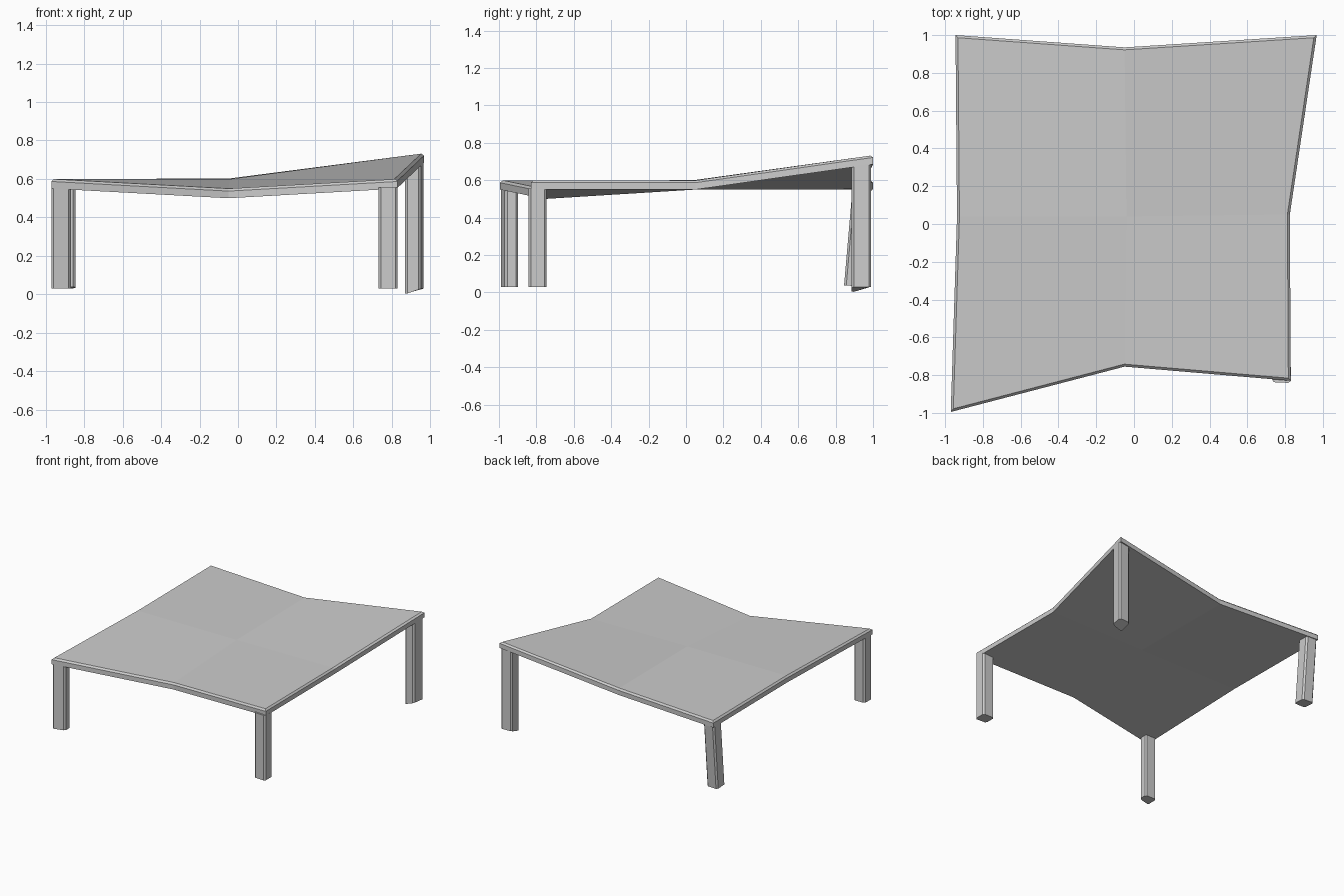
import bpy, bmesh

if "Cube" in bpy.data.objects:
    bpy.data.objects.remove(bpy.data.objects["Cube"])


def finish(bm, name):
    bmesh.ops.recalc_face_normals(bm, faces=bm.faces[:])
    mesh = bpy.data.meshes.new(name)
    bm.to_mesh(mesh)
    bm.free()
    obj = bpy.data.objects.new(name, mesh)
    bpy.context.collection.objects.link(obj)
    return obj


# Warped table top: 3 x 3 control points, front row to back row
rows = [
    [(-0.97, -0.995, 0.60), (-0.05, -0.755, 0.55), (0.83, -0.83, 0.60)],
    [(-0.937, 0.04, 0.60), (-0.04, 0.04, 0.60), (0.825, 0.05, 0.60)],
    [(-0.945, 1.0, 0.60), (-0.05, 0.935, 0.602), (0.967, 1.0, 0.735)],
]
bm = bmesh.new()
grid = [[bm.verts.new(p) for p in row] for row in rows]
for j in range(2):
    for i in range(2):
        bm.faces.new((grid[j][i], grid[j][i + 1], grid[j + 1][i + 1], grid[j + 1][i]))
rim = [e for e in bm.edges if e.is_boundary]
old_faces = bm.faces[:]
ext = bmesh.ops.extrude_face_region(bm, geom=old_faces, use_keep_orig=True)
for v in ext["geom"]:
    if isinstance(v, bmesh.types.BMVert):
        v.co.z -= 0.05
bmesh.ops.recalc_face_normals(bm, faces=bm.faces[:])
# Small chamfer around the upper rim
bmesh.ops.bevel(bm, geom=rim, offset=0.013, segments=1, affect='EDGES')
finish(bm, "table_top")


def leg(name, foot, foot_z, top_z, lean=(0, 0)):
    """Chamfered four-sided post; foot lists corners in order around the post."""
    bm = bmesh.new()
    low = [bm.verts.new((x + lean[0], y + lean[1], z)) for (x, y), z in zip(foot, foot_z)]
    high = [bm.verts.new((x, y, z)) for (x, y), z in zip(foot, top_z)]
    bm.faces.new(low[::-1])
    bm.faces.new(high)
    for i in range(4):
        k = (i + 1) % 4
        bm.faces.new((low[i], low[k], high[k], high[i]))
    bmesh.ops.recalc_face_normals(bm, faces=bm.faces[:])
    uprights = [bm.edges.get((a, b)) for a, b in zip(low, high)]
    bmesh.ops.bevel(bm, geom=uprights, offset=0.012, segments=1, affect='EDGES')
    return finish(bm, name)


# Legs follow the skew of the top's corners
leg("front_left_leg",
    [(-0.97, -0.992), (-0.868, -0.967), (-0.868, -0.898), (-0.967, -0.898)],
    [0.03] * 4, [0.555] * 4)
leg("front_right_leg",
    [(0.73, -0.837), (0.83, -0.842), (0.83, -0.745), (0.73, -0.745)],
    [0.03] * 4, [0.555] * 4)
leg("back_right_leg",
    [(0.868, 0.886), (0.95, 0.886), (0.966, 0.99), (0.868, 0.986)],
    [0.0, 0.03, 0.03, 0.03], [0.665, 0.675, 0.69, 0.675])
leg("back_left_leg",
    [(-0.943, 0.89), (-0.845, 0.89), (-0.845, 0.988), (-0.943, 0.992)],
    [0.038, 0.038, 0.032, 0.032], [0.555] * 4, lean=(0, -0.045))
